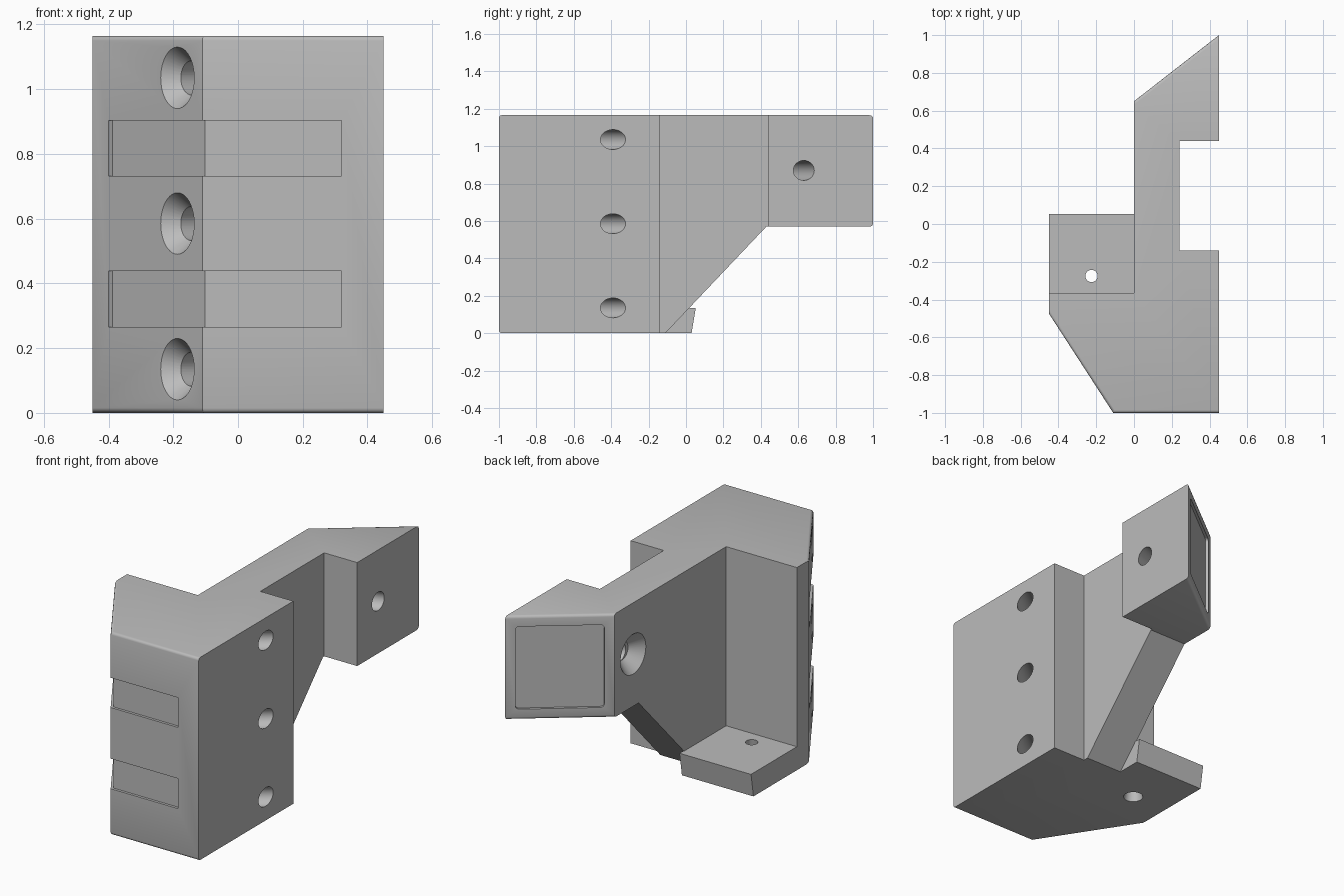
import bpy, bmesh
from mathutils import Vector, Matrix

cube = bpy.data.objects.get("Cube")
if cube:
    bpy.data.objects.remove(cube, do_unlink=True)

HEIGHT = 1.165
DEPTH = 0.015

grey = bpy.data.materials.new("matte grey")
grey.use_nodes = True
grey.diffuse_color = (0.5, 0.5, 0.5, 1)
grey.node_tree.nodes["Principled BSDF"].inputs["Base Color"].default_value = (0.5, 0.5, 0.5, 1)


def make_object(name, bm):
    bmesh.ops.recalc_face_normals(bm, faces=bm.faces)
    mesh = bpy.data.meshes.new(name)
    bm.to_mesh(mesh)
    bm.free()
    mesh.materials.append(grey)
    obj = bpy.data.objects.new(name, mesh)
    bpy.context.collection.objects.link(obj)
    return obj


def prism(name, outline, low, high, axis="z"):
    """Extrude an outline in xy along z, or one in yz along x."""
    place = (lambda p, h: (p[0], p[1], h)) if axis == "z" else (lambda p, h: (h, p[0], p[1]))
    bm = bmesh.new()
    face = bm.faces.new([bm.verts.new(place(p, low)) for p in outline])
    ext = bmesh.ops.extrude_face_region(bm, geom=[face])["geom"]
    shift = Vector(place((0, 0), high - low))
    bmesh.ops.translate(bm, vec=shift, verts=[g for g in ext if isinstance(g, bmesh.types.BMVert)])
    return make_object(name, bm)


def cone(name, start, end, r_start, r_end):
    start, end = Vector(start), Vector(end)
    axis = end - start
    turn = axis.to_track_quat("Z", "Y").to_matrix().to_4x4()
    bm = bmesh.new()
    bmesh.ops.create_cone(bm, cap_ends=True, segments=40, radius1=r_start, radius2=r_end,
                          depth=axis.length, matrix=Matrix.Translation((start + end) / 2) @ turn)
    return make_object(name, bm)


def cut(target, cutter):
    cutter.hide_render = True
    mod = target.modifiers.new("cut", "BOOLEAN")
    mod.operation = "DIFFERENCE"
    mod.solver = "EXACT"
    mod.object = cutter
    bpy.context.view_layer.objects.active = target
    bpy.ops.object.modifier_apply(modifier=mod.name)
    bpy.data.objects.remove(cutter, do_unlink=True)


def screw_hole(target, mouth, inward, exit_point, r_mouth, r_hole, sink):
    """Countersunk hole from a mouth on one face to an exit on the other."""
    mouth, exit_point = Vector(mouth), Vector(exit_point)
    inward = Vector(inward).normalized()
    slope = (r_mouth - r_hole) / sink
    over = 0.02
    path = (exit_point - mouth).normalized()
    cut(target, cone("hole_cutter", mouth + path * sink * 0.6, exit_point + path * 0.1, r_hole, r_hole))
    cut(target, cone("sink_cutter", mouth - inward * over, mouth + inward * sink,
                     r_mouth + slope * over, r_hole))


# Main body: thick front block, thin web and rear wing
body = prism("bracket_body", [
    (-0.11, -1), (0.45, -1), (0.45, -0.14), (0.24, -0.14), (0.24, 0.44), (0.45, 0.44),
    (0.45, 1), (0, 0.65), (0, -0.365), (-0.45, -0.365), (-0.45, -0.475)], 0, HEIGHT)

# Sloped underside below the web and wing
cut(body, prism("underside_cutter", [(-0.205, -0.1), (0.43, 0.57), (1.2, 0.57), (1.2, -0.1)],
                -0.1, 1, "x"))

# Rounded upper and lower edges of the front and angled faces
bm = bmesh.new()
bm.from_mesh(body.data)
bm.normal_update()


def is_outer(face):
    n, c = face.normal, face.calc_center_median()
    return (n.y < -0.4 and c.y < -0.4) or (n.y > 0.5 and n.x < -0.3)


edges = [e for e in bm.edges
         if abs(e.verts[0].co.z - e.verts[1].co.z) < 1e-4
         and any(is_outer(f) and abs(f.normal.z) < 0.1 for f in e.link_faces)
         and any(abs(f.normal.z) > 0.9 for f in e.link_faces)]
bmesh.ops.bevel(bm, geom=edges, offset=0.015, segments=3, profile=0.5, affect="EDGES")
bm.to_mesh(body.data)
bm.free()

# Two shallow slots wrapping the front corner
for low, high in ((0.265, 0.438), (0.732, 0.903)):
    cut(body, prism("slot_cutter", [
        (0.32, -1.05), (0.32, DEPTH - 1), (-0.102, DEPTH - 1),
        (-0.387, -0.544), (-0.442, -0.579), (-0.15, -1.05)], low, high))

# Rounded shallow panel in the angled wing face
tangent = Vector((0.45, 0.35, 0)).normalized()
normal = Vector((-tangent.y, tangent.x, 0))
frame = Matrix((tangent, normal, (0, 0, 1))).transposed().to_4x4()
frame.translation = (0.225, 0.825, 0.867)
bm = bmesh.new()
bmesh.ops.create_cube(bm, size=1, matrix=Matrix.Diagonal((0.465, 2 * DEPTH, 0.475, 1)))
corners = [e for e in bm.edges if abs(e.verts[0].co.y - e.verts[1].co.y) > 0.01]
bmesh.ops.bevel(bm, geom=corners, offset=0.02, segments=4, profile=0.5, affect="EDGES")
bmesh.ops.transform(bm, matrix=frame, verts=bm.verts)
cut(body, make_object("panel_cutter", bm))

# Three screw holes through the front block and one through the wing
for z in (0.135, 0.585, 1.035):
    screw_hole(body, (-0.187, -0.881, z), (0.839, 0.543, 0), (0.45, -0.39, z), 0.095, 0.053, 0.055)
screw_hole(body, (0, 0.48, 0.87), (1, 0, 0), (0.45, 0.63, 0.87), 0.115, 0.053, 0.07)

# Foot plate with a slanted end and a tapered hole
foot = prism("foot_plate", [(-0.366, 0), (0.03, 0), (0.052, 0.135), (-0.366, 0.135)],
             -0.45, 0.005, "x")
cut(foot, cone("foot_hole_cutter", (-0.225, -0.275, -0.01), (-0.225, -0.275, 0.145), 0.054, 0.031))

# Smooth round surfaces, sharp corners
bpy.ops.object.select_all(action="DESELECT")
for part in (body, foot):
    part.select_set(True)
bpy.context.view_layer.objects.active = body
bpy.ops.object.shade_smooth_by_angle(angle=0.55)
